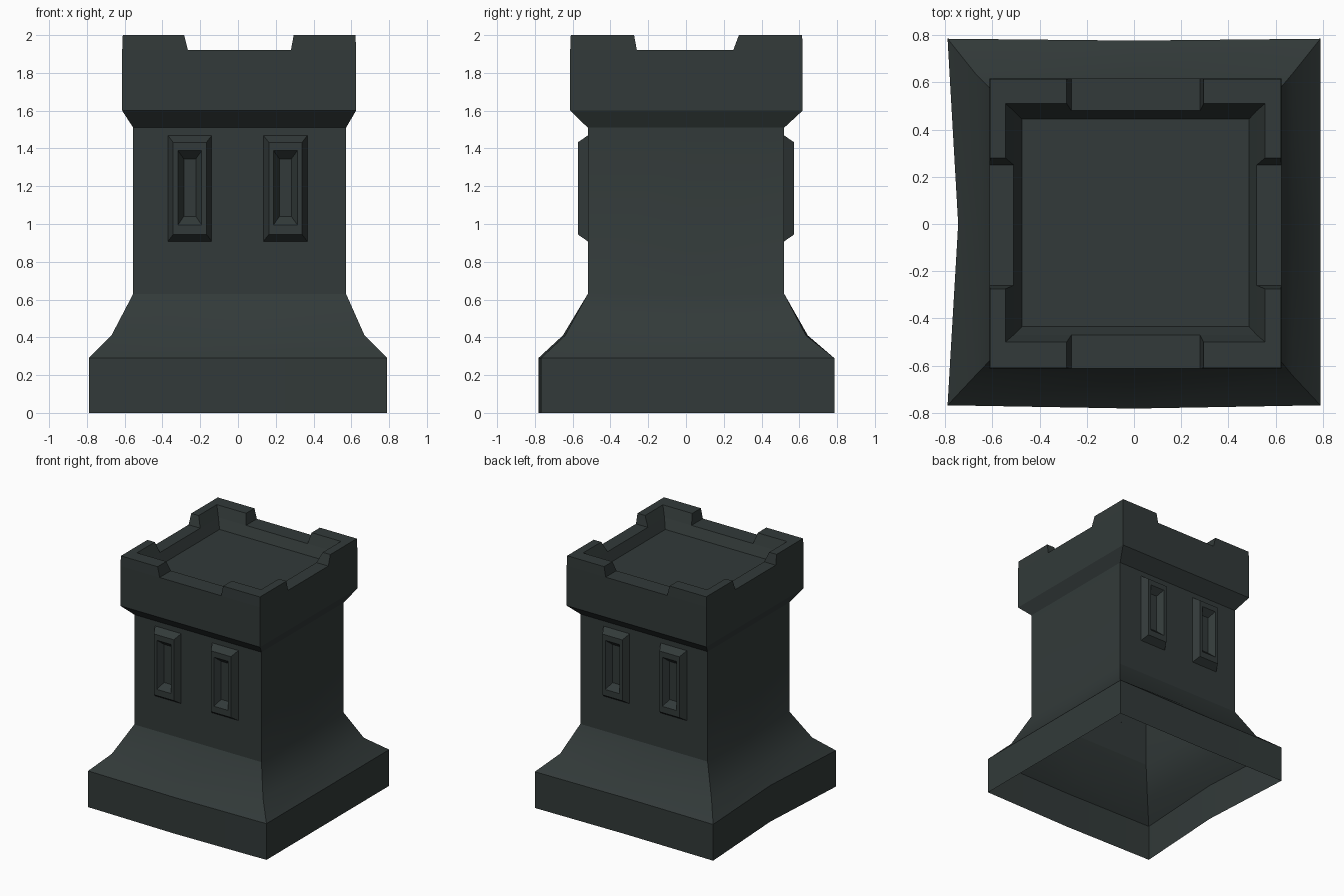
import bpy, bmesh

if "Cube" in bpy.data.objects:
    bpy.data.objects.remove(bpy.data.objects["Cube"])

mat = bpy.data.materials.new("dark slate")
mat.diffuse_color = (0.032, 0.042, 0.041, 1)
mat.use_nodes = True
mat.node_tree.nodes["Principled BSDF"].inputs["Base Color"].default_value = mat.diffuse_color


def finish(bm, name, recalc=True):
    bmesh.ops.remove_doubles(bm, verts=bm.verts, dist=0.0005)
    if recalc:
        bmesh.ops.recalc_face_normals(bm, faces=bm.faces)
    me = bpy.data.meshes.new(name)
    bm.to_mesh(me)
    bm.free()
    me.materials.append(mat)
    ob = bpy.data.objects.new(name, me)
    bpy.context.collection.objects.link(ob)
    bpy.ops.object.select_all(action='DESELECT')
    ob.select_set(True)
    bpy.context.view_layer.objects.active = ob
    bpy.ops.object.shade_smooth_by_angle(angle=0.5)
    return ob


def loft(bm, rings, cap=False):
    loops = [[bm.verts.new(p) for p in r] for r in rings]
    n = len(loops[0])
    for a, b in zip(loops, loops[1:]):
        for i in range(n):
            j = (i + 1) % n
            bm.faces.new((a[i], a[j], b[j], b[i]))
    if cap:
        bm.faces.new(loops[-1])


def ring(x0, x1, y0, y1, z, left=0, front=0, back=0):
    # counter-clockwise square with mid points that can bow in or out
    mx, my = (x0 + x1) / 2, 0
    return [(x0, y0, z), (mx, y0 - front, z), (x1, y0, z), (x1, my, z),
            (x1, y1, z), (mx, y1 + back, z), (x0, y1, z), (x0 + left, my, z)]


# Tower shell, open underneath: flared foot, shaft and overhanging cap
bm = bmesh.new()
loft(bm, [
    ring(-.79, .79, -.768, .785, 0, .045, .014, -.008),
    ring(-.79, .79, -.768, .785, .29, .045, .014, -.008),
    ring(-.67, .67, -.64, .635, .41, .02, .012, .01),
    ring(-.555, .572, -.52, .52, .63),
    ring(-.555, .572, -.52, .52, 1.51),
    ring(-.613, .625, -.613, .617, 1.6),
    ring(-.613, .625, -.613, .617, 1.92),
])
finish(bm, "tower_body")

# Battlements: outer bounds, inner bounds, gap along x, gap along y
low = dict(o=(-.613, .625, -.613, .617), i=(-.51, .52, -.47, .48),
           gx=(-.265, .28), gy=(-.26, .25), z=1.92)
high = dict(o=(-.61, .622, -.61, .615), i=(-.545, .555, -.5, .51),
            gx=(-.285, .295), gy=(-.275, .28), z=2.0)


def merlon(d, a, b):
    ox, ix, gx = d['o'][a], d['i'][a], d['gx'][a]
    oy, iy, gy = d['o'][2 + b], d['i'][2 + b], d['gy'][b]
    pts = [(ox, oy), (gx, oy), (gx, iy), (ix, iy), (ix, gy), (ox, gy)]
    return [(x, y, d['z']) for x, y in pts]


bm = bmesh.new()
for a in (0, 1):
    for b in (0, 1):
        loft(bm, [merlon(low, a, b), merlon(high, a, b)], cap=True)
finish(bm, "corner_merlons")
for ob in (bpy.data.objects["corner_merlons"],):
    # open-bottomed corner pieces: make sure the tops face up
    m = bmesh.new()
    m.from_mesh(ob.data)
    m.normal_update()
    seen = set()
    for f in m.faces:
        if len(f.verts) == 6 and f.normal.z < 0:
            todo = [f]
            while todo:
                g = todo.pop()
                if g in seen:
                    continue
                seen.add(g)
                todo += [k for e in g.edges for k in e.link_faces]
    bmesh.ops.reverse_faces(m, faces=list(seen))
    m.to_mesh(ob.data)
    m.free()

# Low sills between the merlons
bm = bmesh.new()
for s in (0, 1):
    y0, y1 = sorted((low['o'][2 + s], low['i'][2 + s]))
    x0, x1 = sorted((low['o'][s], low['i'][s]))
    for ax, bx, ay, by in ((*low['gx'], y0, y1), (x0, x1, *low['gy'])):
        bm.faces.new([bm.verts.new(p) for p in (
            (ax, ay, 1.92), (bx, ay, 1.92), (bx, by, 1.92), (ax, by, 1.92))])
finish(bm, "battlement_sills", recalc=False)

# Sunken roof floor with sloping inner walls
bm = bmesh.new()
loft(bm, [ring(*low['i'], 1.92), ring(-.475, .488, -.435, .445, 1.845)], cap=True)
bm.normal_update()
if [f for f in bm.faces if len(f.verts) == 8][0].normal.z < 0:
    bmesh.ops.reverse_faces(bm, faces=bm.faces[:])
finish(bm, "roof_floor", recalc=False)


# Framed slit windows on front and back
def rect(cx, s, w, z0, z1, y):
    return [(cx - s * w, s * y, z0), (cx + s * w, s * y, z0),
            (cx + s * w, s * y, z1), (cx - s * w, s * y, z1)]


for s, side in ((1, "front"), (-1, "back")):
    bm = bmesh.new()
    for cx in (-.255, .251):
        loft(bm, [rect(cx, s, .117, .907, 1.47, -.518),
                  rect(cx, s, .088, .945, 1.432, -.573),
                  rect(cx, s, .063, .995, 1.388, -.573),
                  rect(cx, s, .032, 1.04, 1.345, -.525)], cap=True)
    finish(bm, side + "_windows", recalc=False)
